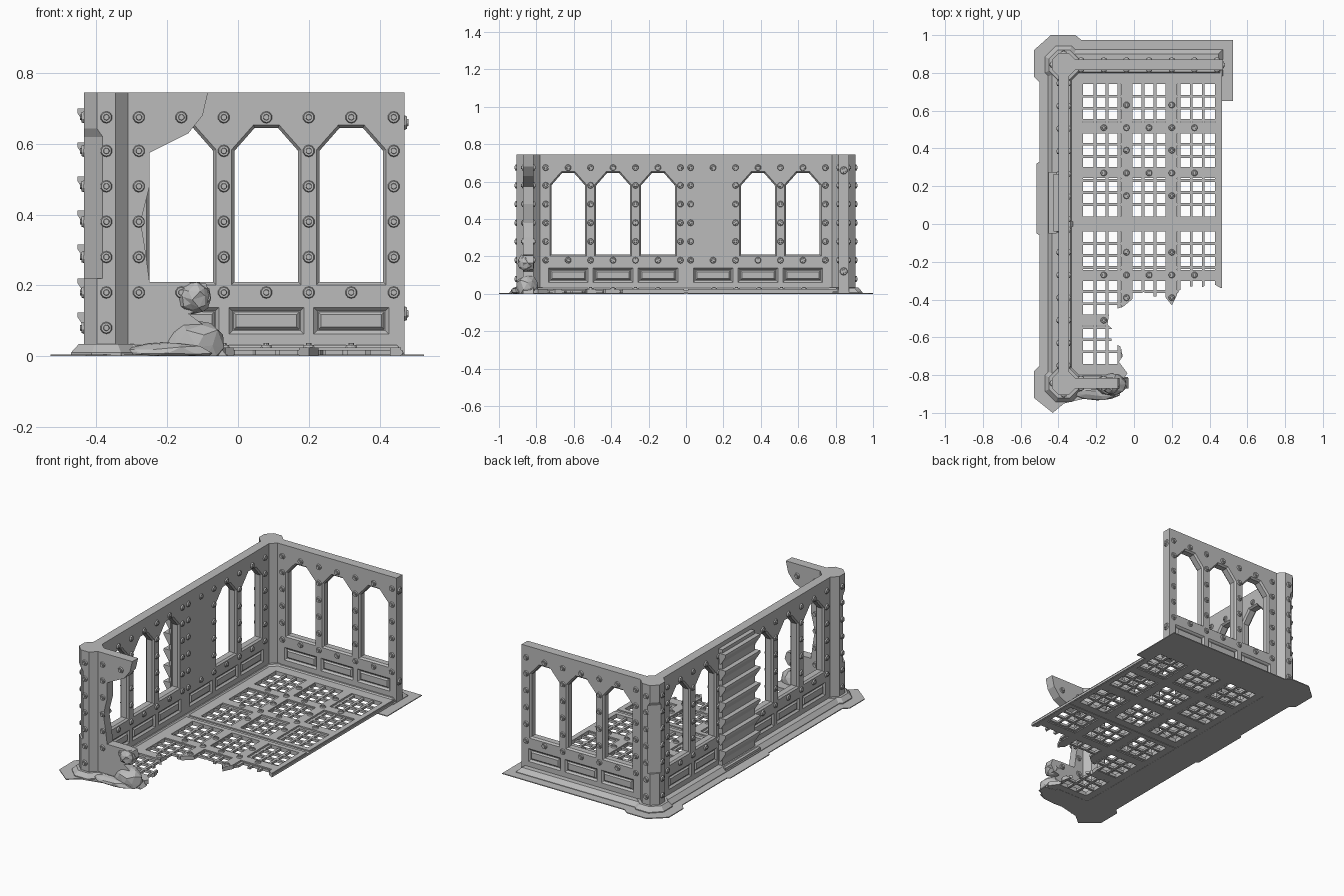
import bpy, bmesh, math, random
from mathutils import Matrix, Vector

random.seed(4)
cube = bpy.data.objects.get("Cube")
if cube:
    bpy.data.objects.remove(cube)

stone = bpy.data.materials.new("grey_stone")
stone.use_nodes = True
GREY = (0.5, 0.5, 0.5, 1)
stone.diffuse_color = GREY
stone.node_tree.nodes["Principled BSDF"].inputs["Base Color"].default_value = GREY

T = 0.0275            # half wall thickness
TOP = 0.745
BAY = 0.24
PX, PY = -0.372, 0.843  # corner pillar centre
STUD_Z = [0.18, 0.28, 0.38, 0.48, 0.58, 0.675]


def make(name, bm):
    bmesh.ops.recalc_face_normals(bm, faces=bm.faces)
    me = bpy.data.meshes.new(name)
    bm.to_mesh(me)
    bm.free()
    me.materials.append(stone)
    ob = bpy.data.objects.new(name, me)
    bpy.context.collection.objects.link(ob)
    return ob


def loft(bm, rings):
    """Capped skin through rings that have equal point counts."""
    vs = [[bm.verts.new(p) for p in r] for r in rings]
    n = len(vs[0])
    for a, b in zip(vs, vs[1:]):
        for i in range(n):
            bm.faces.new((a[i], a[(i + 1) % n], b[(i + 1) % n], b[i]))
    bm.faces.new(vs[0])
    bm.faces.new(vs[-1])


def flat(pts, z):
    return [(x, y, z) for x, y in pts]


def upright(pts, y):
    return [(x, y, z) for x, z in pts]


def rect(x0, x1, y0, y1, inset=0.0):
    x0, x1, y0, y1 = x0 + inset, x1 - inset, y0 + inset, y1 - inset
    return [(x0, y0), (x1, y0), (x1, y1), (x0, y1)]


def octagon(cx, cy, apothem):
    r = apothem / math.cos(math.pi / 8)
    return [(cx + r * math.cos((i + .5) * math.pi / 4),
             cy + r * math.sin((i + .5) * math.pi / 4)) for i in range(8)]


def cut(ob, bm):
    """Subtract the solids in bm from ob."""
    cutter = make("cutter", bm)
    cutter.hide_render = True
    mod = ob.modifiers.new("cut", 'BOOLEAN')
    mod.operation, mod.solver, mod.object = 'DIFFERENCE', 'EXACT', cutter
    bpy.context.view_layer.update()
    dg = bpy.context.evaluated_depsgraph_get()
    me = bpy.data.meshes.new_from_object(ob.evaluated_get(dg))
    ob.modifiers.clear()
    ob.data = me
    bpy.data.objects.remove(cutter)


def stud(bm, p, d, r=0.017):
    """Riveted boss at p pointing along d."""
    rot = Vector(d).to_track_quat('Z', 'Y').to_matrix().to_4x4()
    for r1, r2, h in ((r, r * .85, .007), (r * .6, r * .45, .012)):
        m = Matrix.Translation(p) @ rot @ Matrix.Translation((0, 0, h / 2))
        bmesh.ops.create_cone(bm, cap_ends=True, segments=10, radius1=r1,
                              radius2=r2, depth=h, matrix=m)


def window(cx, g):
    w, s = 0.09 + g, 0.033 + g * .4
    return [(cx - w, .21 - g), (cx + w, .21 - g), (cx + w, .58 + g * .4), (cx + s, .645 + g),
            (cx - s, .645 + g), (cx - w, .58 + g * .4)]


def build_wall(name, outline, sections, matrix, stud_ok=lambda x, z: True):
    """sections: list of (start, bay numbers with windows, panel bays)."""
    bm = bmesh.new()
    loft(bm, [upright(outline, -T), upright(outline, T)])
    wall = make(name, bm)
    cutters, details = bmesh.new(), bmesh.new()
    for start, bays, panels in sections:
        for b in bays:
            c = start + BAY * (b + .5)
            loft(cutters, [upright(window(c, g), y) for y, g in
                           ((-T - .002, .01), (-T + .01, 0), (T - .01, 0), (T + .002, .01))])
        for b in panels:
            c = start + BAY * (b + .5)
            for s in (-1, 1):
                box = (c - .108, c + .108, .06, .14)
                loft(cutters, [upright(rect(*box), s * (T + .002)),
                               upright(rect(*box, .012), s * (T - .01))])
                loft(details, [upright(rect(*box, .013), s * (T - .012)),
                               upright(rect(*box, .022), s * (T - .002))])
        spots = {(i, z) for i in (0, 2, 4, 6) for z in STUD_Z}
        spots |= {(i, z) for i in (1, 3, 5) for z in (STUD_Z[0], STUD_Z[-1])}
        for i, z in sorted(spots):
            x = start + i * BAY / 2
            if stud_ok(x, z):
                for s in (-1, 1):
                    stud(details, (x, s * T, z), (0, s, 0))
    cut(wall, cutters)
    for ob in (wall, make(name + "_studs_and_panels", details)):
        ob.data.transform(matrix)


# Walls
ALL = (0, 1, 2)
build_wall("back_wall", rect(PX, .47, 0, TOP), [(-.28, ALL, ALL)],
           Matrix.Translation((0, PY, 0)))
build_wall("side_wall", rect(-PY, PY, 0, TOP),
           [(-.75, ALL, ALL), (.025, (1, 2), ALL)],
           Matrix.Translation((PX, 0, 0)) @ Matrix.Rotation(math.pi / 2, 4, 'Z'))
broken = [(PX, 0), (-.03, 0), (-.07, .05), (-.10, .09), (-.14, .12), (-.10, .13),
          (-.077, .165), (-.09, .205), (-.15, .21), (-.25, .21), (-.262, .3),
          (-.275, .38), (-.25, .48), (-.25, .575), (-.2, .6), (-.14, .63),
          (-.1, .68), (-.085, TOP), (PX, TOP)]
build_wall("broken_front_wall", broken, [(-.28, (), ())],
           Matrix.Translation((0, -PY, 0)),
           lambda x, z: x < -.2 or (x < -.15 and (z < .2 or z > .65)))

# Bolts on the open end of the back wall
bm = bmesh.new()
for z in (.12, .66):
    stud(bm, (.47, PY, z), (1, 0, 0), .021)
make("end_bolts", bm)

# Corner pillars with recessed outer corner and studs
for label, s in (("front", -1), ("back", 1)):
    bm = bmesh.new()
    loft(bm, [flat(octagon(PX, s * PY, .063), z) for z in (0, TOP)])
    pillar = make(label + "_pillar", bm)
    bm = bmesh.new()
    turn = Matrix.Translation((PX, s * PY, 0)) @ Matrix.Rotation(s * math.pi * .75, 4, 'Z')
    loft(bm, [flat(rect(.052, .1, -.06, .06), .22), flat(rect(.052, .1, -.06, .06), .62),
              flat(rect(.064, .1, -.06, .06), .645)])
    bm.transform(turn)
    cut(pillar, bm)
    bm = bmesh.new()
    for z in [.08] + STUD_Z:
        stud(bm, (PX, s * (PY + .063), z), (0, s, 0))
        stud(bm, (PX - .063, s * PY, z), (-1, 0, 0))
    make(label + "_pillar_studs", bm)

# Louvred buttress on the outside of the side wall
bm = bmesh.new()
loft(bm, [flat(rect(-.425, PX, -.04, .265), z) for z in (0, .72)])
for i in range(8):
    z = .70 - i * .096
    prof = [(-.41, z), (-.453, z), (-.453, z - .014), (-.42, max(z - .065, .004)),
            (-.41, max(z - .065, .004))]
    loft(bm, [upright(prof, y) for y in (-.05, .275)])
make("louvre_buttress", bm)

# Thin ground skirt outside the walls
skirt = [(.46, .65), (.525, .65), (.525, .975), (-.28, .975), (-.31, 1), (-.44, 1),
         (-.53, .92), (-.53, .78), (-.5, .75), (-.5, .33), (-.515, .32), (-.515, -.05),
         (-.5, -.06), (-.5, -.75), (-.53, -.78), (-.53, -.92), (-.43, -1), (-.37, -.95),
         (-.2, -.91), (-.08, -.88), (-.03, -.81), (-.33, -.81), (-.33, .81), (.46, .81)]
bm = bmesh.new()
loft(bm, [flat(skirt, 0), flat(skirt, .005)])
make("ground_skirt", bm)

# Sloped plinth at the foot of the walls and pillars
bm = bmesh.new()
for x0, x1, y0, y1 in ((-.455, -.315, -PY, PY), (PX, .47, PY - .06, PY + .08),
                       (PX, -.1, -PY - .06, -PY + .06)):
    loft(bm, [flat(rect(x0, x1, y0, y1), 0), flat(rect(x0, x1, y0, y1), .008),
              flat(rect(x0, x1, y0, y1, .022), .032)])
for s in (-1, 1):
    loft(bm, [flat(octagon(PX, s * PY, a), z) for a, z in ((.1, 0), (.1, .01), (.078, .034))])
make("plinth", bm)


# Floor: a fine mesh under broad riveted bands
def lattice(name, xs, ys, z0, z1):
    """Slab with an opening wherever both cell indices are odd."""
    bm = bmesh.new()
    grid = [[bm.verts.new((x, y, z0)) for y in ys] for x in xs]
    for i in range(len(xs) - 1):
        for j in range(len(ys) - 1):
            if not (i % 2 and j % 2):
                bm.faces.new((grid[i][j], grid[i + 1][j], grid[i + 1][j + 1], grid[i][j + 1]))
    ext = bmesh.ops.extrude_face_region(bm, geom=bm.faces[:])
    up = [v for v in ext["geom"] if isinstance(v, bmesh.types.BMVert)]
    bmesh.ops.translate(bm, verts=up, vec=(0, 0, z1 - z0))
    return make(name, bm)


def openings(c, count, bar):
    """Edges of evenly spaced holes in a 0.70 wide field centred on c."""
    pitch = .70 / count
    out = []
    for i in range(count):
        a = c - .35 + i * pitch
        out += [a + (bar / 2 if i else 0), a + pitch - (bar / 2 if i < count - 1 else 0)]
    return out


def band_openings(c):
    return [c + o for o in (-.35, -.1475, -.0925, .0925, .1475, .35)]


# Jagged edge where the floor has broken away
edge = [(.6, -.34), (.46, -.34), (.41, -.31), (.36, -.335), (.3, -.33), (.24, -.35),
        (.2, -.43), (.16, -.38), (.1, -.385), (.05, -.36), (0, -.39), (-.06, -.44),
        (-.13, -.46), (-.14, -.53), (-.11, -.56), (-.12, -.62), (-.07, -.65),
        (-.06, -.7), (-.08, -.73), (-.035, -.79), (-.06, -.83), (-.1, -1.1), (.6, -1.1)]
studs = bmesh.new()
for label, s in (("back", 1), ("front", -1)):
    c = s * .39
    lo, hi = sorted((0, s * .82))
    mesh_floor = lattice(label + "_floor_mesh", [-.35] + openings(.08, 11, .015) + [.465],
                         [lo] + openings(c, 11, .015) + [hi], .004, .018)
    lo, hi = sorted((s * .012, s * .81))
    bands = lattice(label + "_floor_bands", [-.34] + band_openings(.08) + [.46],
                    [lo] + band_openings(c) + [hi], .001, .025)
    if s < 0:
        for part in (mesh_floor, bands):
            bm = bmesh.new()
            loft(bm, [flat(edge, -.1), flat(edge, .1)])
            cut(part, bm)
    spots = [(x, c + d) for x in (-.16, -.04, .08, .2, .32) for d in (-.12, .12)]
    spots += [(x, c + d) for x in (-.04, .2) for d in (-.24, 0, .24)]
    for x, y in spots:
        if y > -.3 or (y > -.41 and x in (-.04, .2)) or (x < -.1 and y > -.55):
            stud(studs, (x, y, .025), (0, 0, 1))
make("floor_studs", studs)

# Rubble slumped against the broken front wall
bm = bmesh.new()
for p, size in (((-.125, -.855, .165), (.05, .045, .045)), ((-.12, -.85, .03), (.085, .06, .075)),
                ((-.2, -.89, .01), (.13, .045, .025))):
    m = Matrix.Translation(p) @ Matrix.Diagonal((*size, 1))
    bmesh.ops.create_icosphere(bm, subdivisions=2, radius=1, matrix=m)
for v in bm.verts:
    v.co += Vector([random.uniform(-.006, .006) for _ in range(3)])
    v.co.z = max(v.co.z, 0)
make("rubble", bm)
